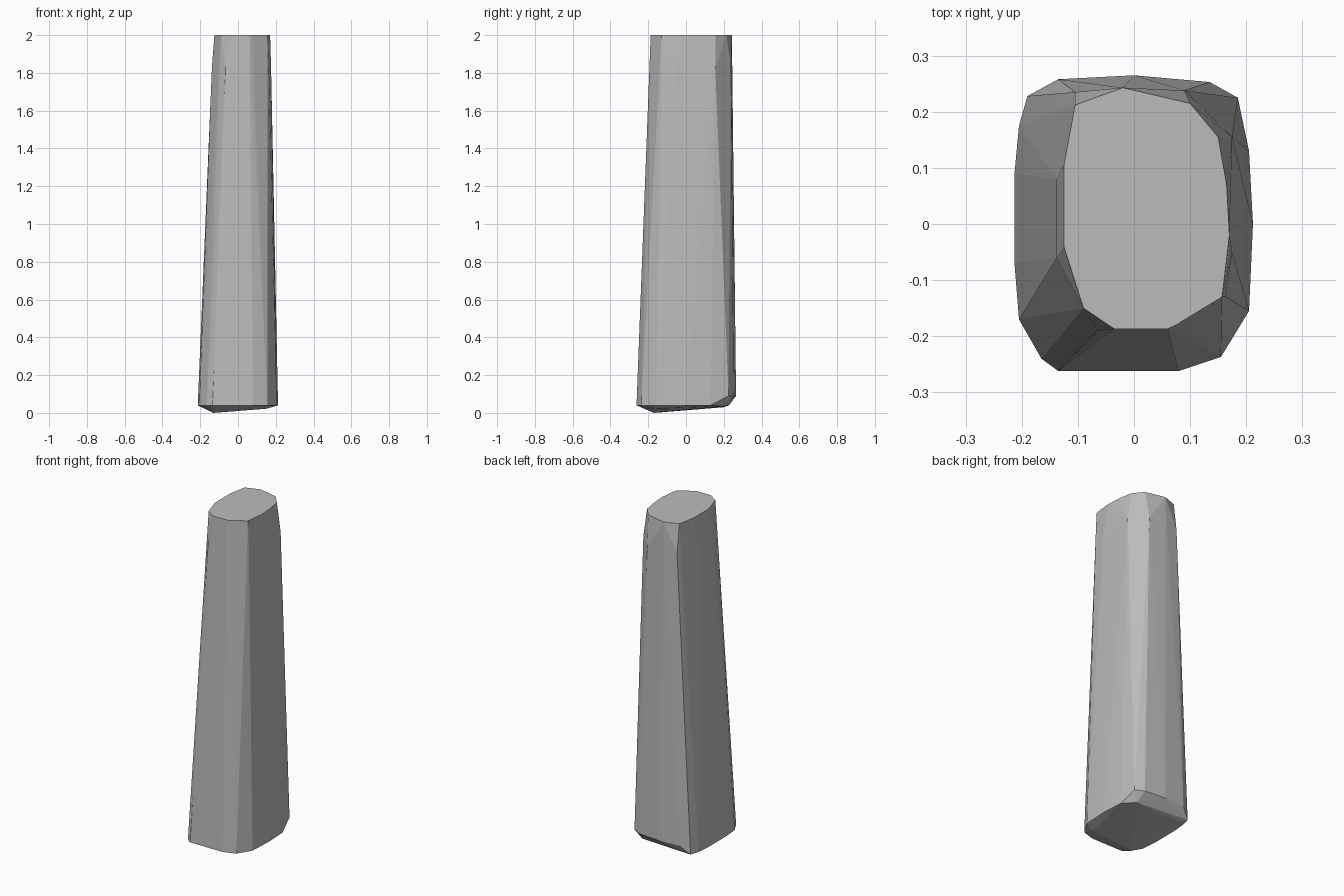
import bpy
import bmesh

default_cube = bpy.data.objects.get("Cube")
if default_cube:
    bpy.data.objects.remove(default_cube, do_unlink=True)


def make_material(name, colour):
    material = bpy.data.materials.new(name)
    material.use_nodes = True
    material.diffuse_color = colour
    shader = next(n for n in material.node_tree.nodes if n.type == "BSDF_PRINCIPLED")
    shader.inputs["Base Color"].default_value = colour
    return material


def ring(outline, height):
    """Place a flat outline at one height."""
    return [(x, y, height) for x, y in outline]


def make_hull(name, points, material):
    """Wrap a faceted convex skin around the given corner points."""
    bm = bmesh.new()
    corners = [bm.verts.new(p) for p in points]
    hull = bmesh.ops.convex_hull(bm, input=corners)
    unused = set(hull["geom_interior"]) | set(hull["geom_unused"])
    loose = [v for v in unused if isinstance(v, bmesh.types.BMVert)]
    bmesh.ops.delete(bm, geom=loose, context="VERTS")
    bmesh.ops.dissolve_limit(bm, angle_limit=0.002, verts=bm.verts, edges=bm.edges)
    bmesh.ops.recalc_face_normals(bm, faces=bm.faces)
    mesh = bpy.data.meshes.new(name)
    bm.to_mesh(mesh)
    bm.free()
    mesh.materials.append(material)
    part = bpy.data.objects.new(name, mesh)
    bpy.context.collection.objects.link(part)
    return part


# Flat top of the pillar
top_outline = [
    (-.105, .212), (-.02, .243), (.1, .215), (.15, .155), (.165, .07),
    (.17, -.02), (.157, -.13), (.075, -.18), (.06, -.187), (-.035, -.187),
    (-.09, -.15), (-.125, -.04), (-.125, .105),
]

# Shoulder just below the top, where the worn edge begins
shoulder_outline = [
    (-.138, .08), (-.138, -.06), (-.105, .235), (.09, .238),
    (.175, .155), (.175, -.05), (.163, -.13), (-.065, -.19),
]

# Foot, split into the raised back and the low front and sides
foot_back = [(-.135, .258), (0, .265), (.135, .253), (.185, .225)]
foot_sides = [
    (-.19, .228), (-.205, .175), (-.213, .09), (-.213, -.07),
    (-.205, -.17), (-.165, -.24), (-.135, -.262), (.08, -.262),
    (.155, -.237), (.205, -.155), (.212, 0), (.205, .13),
]

# Tilted underside with one low corner
underside = [(-.13, -.17, 0), (.15, -.17, .022), (.15, .2, .035), (-.16, .2, .03)]

stone = make_material("grey stone", (.5, .5, .5, 1))
make_hull(
    "stone_pillar",
    ring(top_outline, 2) + ring(shoulder_outline, 1.83)
    + ring(foot_back, .09) + ring(foot_sides, .04) + underside,
    stone,
)
